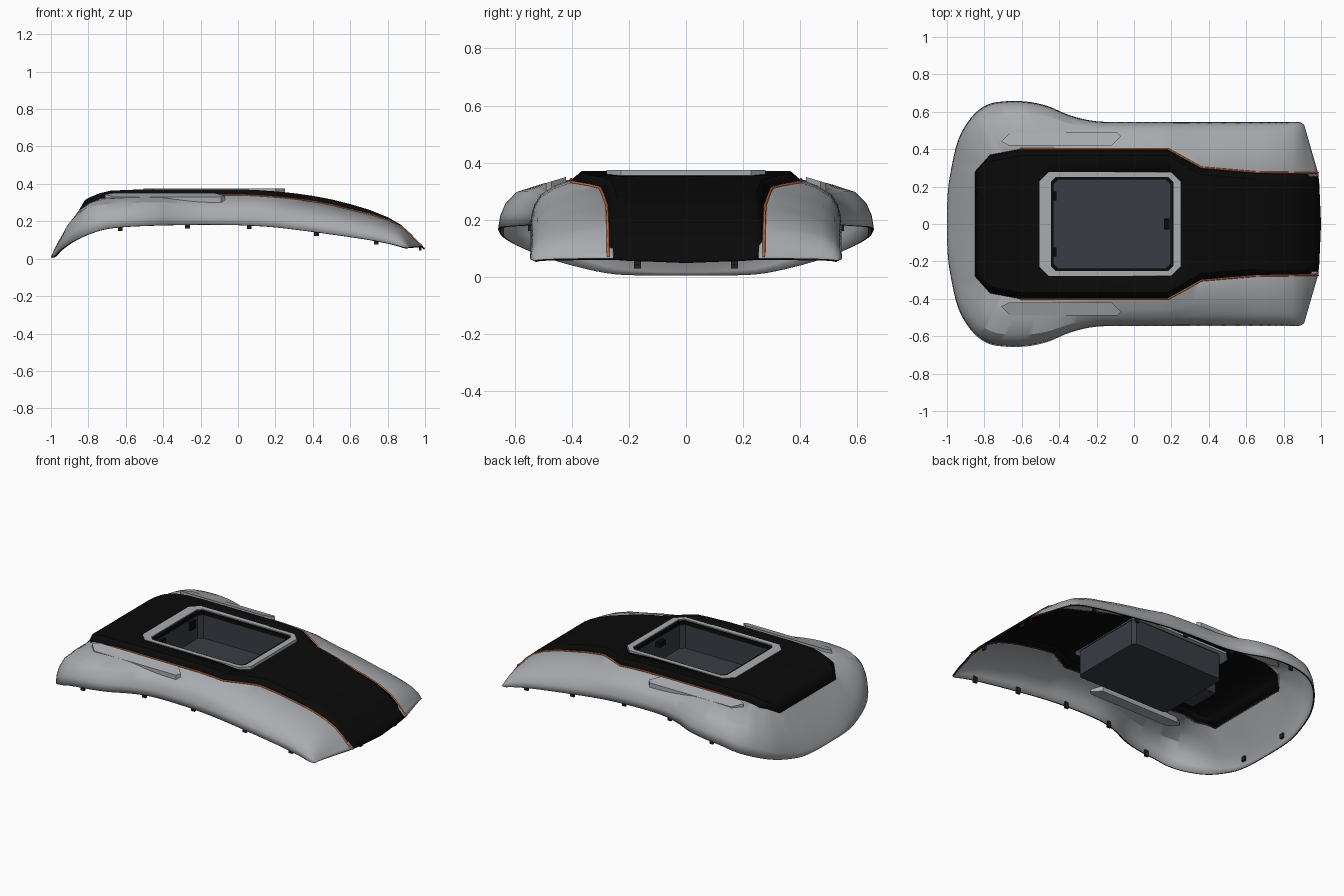
import bpy, bmesh, math
from mathutils import Vector

cube = bpy.data.objects.get("Cube")
if cube:
    bpy.data.objects.remove(cube, do_unlink=True)


def material(name, r, g, b):
    m = bpy.data.materials.new(name)
    m.use_nodes = True
    m.diffuse_color = (r, g, b, 1)
    m.node_tree.nodes["Principled BSDF"].inputs["Base Color"].default_value = (r, g, b, 1)
    return m


grey = material("body grey", .40, .41, .43)
black = material("panel black", .003, .003, .003)
slate = material("basin slate", .04, .047, .058)
orange = material("trim orange", .65, .16, .05)
dark = material("rim dark", .015, .015, .017)


def make(name, verts, faces, *mats, smooth=False):
    bm = bmesh.new()
    vs = [bm.verts.new(v) for v in verts]
    for f in faces:
        bm.faces.new([vs[i] for i in f])
    bmesh.ops.recalc_face_normals(bm, faces=bm.faces)
    open_mesh = any(e.is_boundary for e in bm.edges)
    if open_mesh and sum(f.normal.z * f.calc_area() for f in bm.faces) < 0:
        bmesh.ops.reverse_faces(bm, faces=bm.faces)
    me = bpy.data.meshes.new(name)
    bm.to_mesh(me)
    bm.free()
    ob = bpy.data.objects.new(name, me)
    bpy.context.collection.objects.link(ob)
    for m in mats:
        me.materials.append(m)
    if smooth:
        bpy.ops.object.select_all(action='DESELECT')
        ob.select_set(True)
        bpy.context.view_layer.objects.active = ob
        bpy.ops.object.shade_smooth_by_angle(angle=math.radians(28))
    return ob


def grid_faces(rows, cols):
    return [(r * cols + c, r * cols + c + 1, (r + 1) * cols + c + 1, (r + 1) * cols + c)
            for r in range(rows - 1) for c in range(cols - 1)]


def interp(pts, x):
    for (a, u), (b, v) in zip(pts, pts[1:]):
        if x <= b:
            return u + (v - u) * max(0, (x - a) / (b - a))
    return pts[-1][1]


def shell(ob, thickness, rim_offset=0):
    mod = ob.modifiers.new("thickness", 'SOLIDIFY')
    mod.thickness = thickness
    mod.offset = -1
    mod.material_offset_rim = rim_offset


# Roof line and half width of the centre panel, both along x
ROOF = [(-1, .01), (-.95, .12), (-.9, .215), (-.85, .29), (-.8, .325), (-.74, .35), (-.68, .364),
        (-.5, .371), (0, .371), (.1, .367), (.2, .36), (.3, .35), (.4, .336), (.5, .317),
        (.6, .292), (.7, .262), (.8, .222), (.87, .182), (.92, .137), (.96, .09), (1, .055)]
PANEL = [(-.85, .28), (-.77, .37), (-.61, .4), (.18, .4), (.36, .3), (.65, .275), (.985, .27)]


def edge_z(x):
    return interp(ROOF, x) - .03 * min(1, max(0, (1 - x) / .4))


# Lower rim from rear centre to front corner: x, y, z and matching panel x
RIM = [(-1, 0, .008, -.85), (-.997, .15, .008, -.85), (-.98, .28, .015, -.85),
       (-.94, .45, .055, -.81), (-.87, .57, .1, -.77), (-.79, .635, .135, -.7),
       (-.7, .655, .16, -.61), (-.58, .655, .172, -.54), (-.46, .63, .177, -.44),
       (-.34, .58, .18, -.33), (-.2, .549, .182, -.2), (0, .545, .18, 0),
       (.18, .545, .17, .18), (.36, .545, .15, .36), (.65, .545, .11, .65),
       (.8, .545, .083, .8), (.88, .545, .063, .9), (.91, .53, .058, .985)]
STEPS = 4


def sample_rim():
    out = []
    pts = [Vector(p) for p in RIM]
    for i in range(len(pts) - 1):
        p0, p1, p2 = pts[max(i - 1, 0)], pts[i], pts[i + 1]
        p3 = pts[min(i + 2, len(pts) - 1)]
        for k in range(STEPS):
            t = k / STEPS
            q = p1 + .5 * t * ((p2 - p0) + t * ((2 * p0 - 5 * p1 + 4 * p2 - p3)
                                                + t * (3 * p1 - p0 - 3 * p2 + p3)))
            q[3] = p1[3] + (p2[3] - p1[3]) * t
            out.append(q)
    return out + [pts[-1]]


# Outer body: lofted from the rim, over a shoulder, to just under the panel
rim = sample_rim()
SECTION = [(0, 0), (.03, .28), (.1, .52), (.25, .75), (.6, .92), (1, 1), (1.06, .97)]
verts = []
for x, y, z, px in rim:
    py = min(interp(PANEL, px), y)
    k = min(1, max(0, y / .6))
    k = k * k
    pz = edge_z(px)
    for t, f in SECTION:
        f = k * f + (1 - k) * min(t, 1) ** .85
        verts.append((x + (px - x) * t, max(0, y + (py - y) * t) if y else 0, z + (pz - z) * f))
body = make("outer_body", verts, grid_faces(len(rim), len(SECTION)), grey, dark, smooth=True)
mirror = body.modifiers.new("mirror", 'MIRROR')
mirror.use_axis = (False, True, False)
shell(body, .01, 1)

# Centre panel with a bevelled edge and an opening for the basin
HOLE = (-.45, .215, .255)
xs = sorted({x for x, _ in PANEL} | {x for x, _ in ROOF if -.85 < x < .985} | {-.82, *HOLE[:2]})
verts = []
for x in xs:
    w = interp(PANEL, x)
    inner = w - .035
    half = [w, inner, min(HOLE[2], .9 * inner)]
    for i, y in enumerate(half + [0] + [-h for h in reversed(half)]):
        low = i in (0, 6) or x == xs[0]
        bulge = .015 * (1 - (y / w) ** 2) if x == xs[-1] else 0
        verts.append((x + bulge, y, edge_z(x) if low else interp(ROOF, x + bulge)))


def outside_hole(face):
    c = sum((Vector(verts[i]) for i in face), Vector()) / len(face)
    return not (HOLE[0] < c.x < HOLE[1] and abs(c.y) < HOLE[2])


faces = [f for f in grid_faces(len(xs), 7) if outside_hole(f)]
panel = make("centre_panel", verts, faces, black, smooth=True)
shell(panel, .008)

# Orange trim along both panel edges
for side, label in ((1, "back"), (-1, "front")):
    cu = bpy.data.curves.new(label + "_trim", 'CURVE')
    cu.dimensions = '3D'
    cu.bevel_depth = .005
    cu.bevel_resolution = 1
    path = [(x, side * (interp(PANEL, x) + .002), edge_z(x) + .001, 1) for x in xs if x > -.62]
    sp = cu.splines.new('POLY')
    sp.points.add(len(path) - 1)
    for p, co in zip(sp.points, path):
        p.co = co
    cu.materials.append(orange)
    bpy.context.collection.objects.link(bpy.data.objects.new(label + "_trim", cu))


def octagon(x0, x1, h, c):
    return [(x0 + c, -h), (x1 - c, -h), (x1, c - h), (x1, h - c),
            (x1 - c, h), (x0 + c, h), (x0, h - c), (x0, c - h)]


def ring(name, outer, inner, z0, z1, mat):
    loops = [(outer, z0), (outer, z1), (inner, z1), (inner, z0)]
    n = len(outer)
    vs = [(x, y, z) for loop, z in loops for x, y in loop]
    fs = [(a * n + i, a * n + (i + 1) % n, (a + 1) % 4 * n + (i + 1) % n, (a + 1) % 4 * n + i)
          for a in range(4) for i in range(n)]
    return make(name, vs, fs, mat)


def prism(name, outline, z0, top, mat):
    n = len(outline)
    vs = [(x, y, z0) for x, y in outline] + [(x, y, top(y)) for x, y in outline]
    fs = [tuple(range(n)), tuple(range(n, 2 * n))]
    fs += [(i, (i + 1) % n, n + (i + 1) % n, n + i) for i in range(n)]
    return make(name, vs, fs, mat)


def box(name, x, y, z, sx, sy, sz, mat):
    outline = [(x + a * sx / 2, y + b * sy / 2) for a, b in ((-1, -1), (1, -1), (1, 1), (-1, 1))]
    return prism(name, outline, z - sz / 2, lambda _: z + sz / 2, mat)


# Window frame, gasket and recessed basin
opening = octagon(-.445, .21, .25, .025)
lip = octagon(-.43, .195, .237, .025)
ring("window_frame", octagon(-.505, .25, .278, .05), opening, .35, .374, grey)
ring("window_gasket", opening, lip, .345, .368, black)
ring("basin_walls", octagon(-.445, .21, .25, .02), lip, .2, .346, slate)
prism("basin_floor", octagon(-.445, .21, .25, .02), .19, lambda _: .2, slate)
box("basin_latch", .175, 0, .32, .03, .06, .03, black)
box("rear_catch", -.48, 0, .225, .09, .2, .06, slate)
for y in (-.15, .15):
    box("basin_hinge", -.425, y, .31, .02, .05, .05, black)

# Slim raised side pods
POD = [(-.71, .44), (-.67, .42), (-.12, .42), (-.07, .47), (-.09, .49), (-.66, .49)]
for side, label in ((1, "back"), (-1, "front")):
    prism(label + "_pod", [(x, side * y) for x, y in POD], .29,
          lambda y: .35 - .3 * (abs(y) - .42), grey)

# Mounting tabs under the rim
for x in (-.63, -.27, .06, .42, .74):
    r = min((p for p in rim if p[1] > .5), key=lambda p: abs(p[0] - x))
    for side in (1, -1):
        box("side_tab", x, side * (r[1] - .015), r[2], .025, .012, .04, dark)
for y in (-.17, .17):
    box("end_tab", .975, y, .057, .012, .025, .025, dark)
    box("rear_tab", -.96, y, .045, .012, .025, .03, dark)
